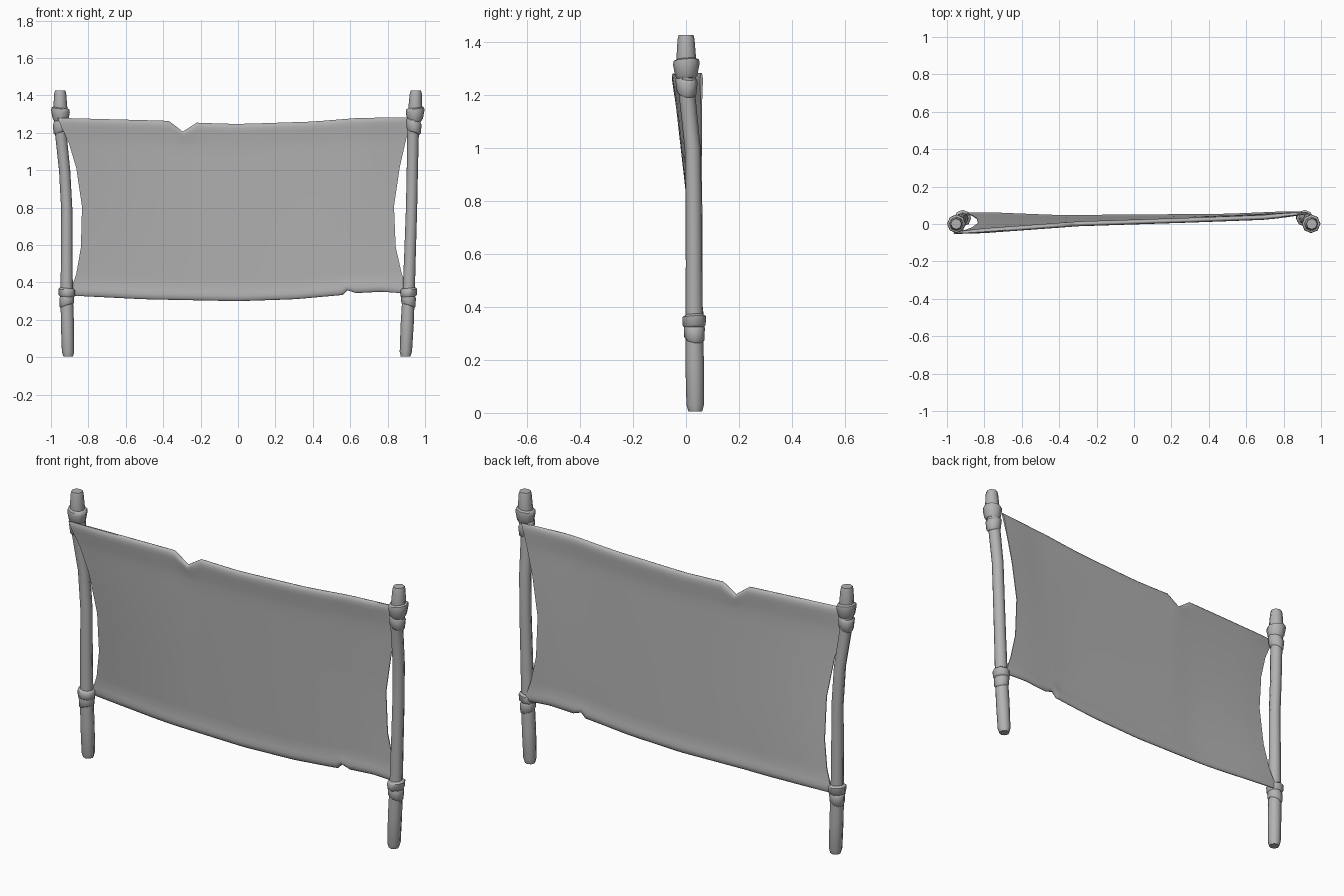
import bpy, bmesh, math

if "Cube" in bpy.data.objects:
    bpy.data.objects.remove(bpy.data.objects["Cube"])

grey = bpy.data.materials.new("weathered grey")
grey.diffuse_color = (0.45, 0.45, 0.45, 1)
grey.use_nodes = True
grey.node_tree.nodes["Principled BSDF"].inputs["Base Color"].default_value = grey.diffuse_color


def lerp(points, t):
    """Piecewise linear lookup in sorted (t, value) pairs."""
    if t <= points[0][0]:
        return points[0][1]
    for (a, p), (b, q) in zip(points, points[1:]):
        if t <= b:
            return p + (q - p) * (t - a) / (b - a)
    return points[-1][1]


def finish(name, bm, angle):
    bmesh.ops.recalc_face_normals(bm, faces=bm.faces)
    mesh = bpy.data.meshes.new(name)
    bm.to_mesh(mesh)
    bm.free()
    ob = bpy.data.objects.new(name, mesh)
    bpy.context.collection.objects.link(ob)
    mesh.materials.append(grey)
    bpy.ops.object.select_all(action='DESELECT')
    ob.select_set(True)
    bpy.context.view_layer.objects.active = ob
    bpy.ops.object.shade_smooth_by_angle(angle=math.radians(angle))
    return ob


def tube(name, rings, sides=8, tilt_x=0, tilt_y=0, angle=50):
    """Capped tube through (x, y, z, radius) rings."""
    bm = bmesh.new()
    loops = []
    for x, y, z, r in rings:
        loop = []
        for i in range(sides):
            a = 2 * math.pi * i / sides
            dx, dy = r * math.cos(a), r * math.sin(a)
            loop.append(bm.verts.new((x + dx, y + dy, z + tilt_x * dx + tilt_y * dy)))
        loops.append(loop)
    for a, b in zip(loops, loops[1:]):
        for i in range(sides):
            j = (i + 1) % sides
            bm.faces.new((a[i], a[j], b[j], b[i]))
    bm.faces.new(loops[0])
    bm.faces.new(loops[-1])
    return finish(name, bm, angle)


# Crooked posts: centre lines by height
post_y = [(0, .035), (.33, .031), (.8, .029), (1.0, .025), (1.22, .002), (1.43, 0)]
post_x = {
    "left": [(0, -.908), (.35, -.916), (.8, -.916), (1.0, -.927), (1.2, -.948), (1.43, -.951)],
    "right": [(0, .896), (.35, .913), (.8, .928), (1.2, .936), (1.3, .947), (1.43, .951)],
}
post_radius = [(0.005, .026), (.03, .033), (.18, .035), (.33, .033), (.55, .031), (.8, .030),
               (1.0, .030), (1.2, .031), (1.28, .036), (1.34, .037), (1.41, .032), (1.425, .028)]
# Binding bands: (height offset, radius) profiles
bands = {
    "upper_collar": (1.30, [(-.04, .034), (-.028, .042), (.015, .050), (.03, .048), (.036, .036)], .12),
    "upper_binding": (1.235, [(-.036, .031), (-.028, .037), (.02, .042), (.035, .034)], -.3),
    "lower_collar": (.347, [(-.028, .033), (-.018, .043), (.015, .045), (.024, .034)], .1),
    "lower_binding": (.308, [(-.034, .033), (-.028, .038), (.02, .040), (.03, .033)], -.3),
}
for side, xs in post_x.items():
    s = 1 if side == "right" else -1
    tube(side + "_post", [(lerp(xs, z), lerp(post_y, z), z, r) for z, r in post_radius])
    for name, (zc, profile, tilt) in bands.items():
        tube(side + "_" + name,
             [(lerp(xs, zc), lerp(post_y, zc), zc + dz, r) for dz, r in profile],
             tilt_x=tilt * s, tilt_y=tilt * .5)

# Stretched cloth: outline curves, edge depths and torn notches
top_z = [(-.97, 1.28), (-.4, 1.265), (-.2, 1.253), (0, 1.247), (.4, 1.26), (.65, 1.28), (.93, 1.282)]
low_z = [(-.9, .33), (-.5, .31), (0, .30), (.3, .31), (.56, .333), (.63, .343), (.8, .352), (.91, .335)]
left_x = [(0, -.91), (.03, -.895), (.12, -.865), (.27, -.84), (.5, -.834), (.72, -.865),
          (.86, -.905), (.95, -.945), (1, -.965)]
right_x = [(0, .92), (.03, .905), (.12, .875), (.27, .843), (.5, .834), (.72, .865),
           (.86, .895), (.95, .915), (1, .93)]
top_y = [(-.97, -.05), (-.3, .0), (.3, .02), (.7, .035), (.93, .058)]
low_y = [(-.9, .058), (-.4, .037), (.5, .043), (.92, .060)]
top_notch = [(-.37, 0), (-.295, .052), (-.22, 0)]
low_notch = [(.56, 0), (.585, .022), (.63, 0)]
thickness = [(0, .003), (.012, .011), (.03, .012), (.08, .005), (.88, .005), (.93, .010),
             (.975, .013), (.99, .010), (1, .004)]

# Columns are spaced evenly, with extra ones on the notch corners
us = [i / 24 for i in range(25)]
us += [(x + .965) / 1.895 for x, _ in top_notch] + [(x + .91) / 1.83 for x, _ in low_notch]
us.sort()
vs = [0, .005, .012, .03, .05, .08, .12, .2, .27, .35, .42, .5, .58, .65, .72, .8, .86,
      .9, .93, .955, .975, .99, 1]


def cloth_point(u, v, face):
    xt, xb = -.965 + 1.895 * u, -.91 + 1.83 * u
    x = lerp(left_x, v) * (1 - u) + lerp(right_x, v) * u
    lo, hi = lerp(low_z, xb), lerp(top_z, xt)
    z = lo + (hi - lo) * v
    z -= lerp(top_notch, xt) * max(0, (v - .86) / .14)
    z += lerp(low_notch, xb) * max(0, (.12 - v) / .12)
    y = lerp(low_y, xb) * (1 - v) + lerp(top_y, xt) * v
    half = lerp(thickness, v) * min(1, .45 + 8 * min(u, 1 - u))
    return x, y + face * half, z


bm = bmesh.new()
grids = [[[bm.verts.new(cloth_point(u, v, f)) for u in us] for v in vs] for f in (-1, 1)]
nu, nv = len(us), len(vs)
for g in grids:
    for j in range(nv - 1):
        for i in range(nu - 1):
            bm.faces.new((g[j][i], g[j][i + 1], g[j + 1][i + 1], g[j + 1][i]))
# Close the rim between the front and back layers
rim = [(0, i) for i in range(nu)] + [(j, nu - 1) for j in range(1, nv)]
rim += [(nv - 1, i) for i in range(nu - 2, -1, -1)] + [(j, 0) for j in range(nv - 2, 0, -1)]
for (j, i), (l, k) in zip(rim, rim[1:] + rim[:1]):
    bm.faces.new((grids[0][j][i], grids[0][l][k], grids[1][l][k], grids[1][j][i]))
finish("cloth_banner", bm, 60)
